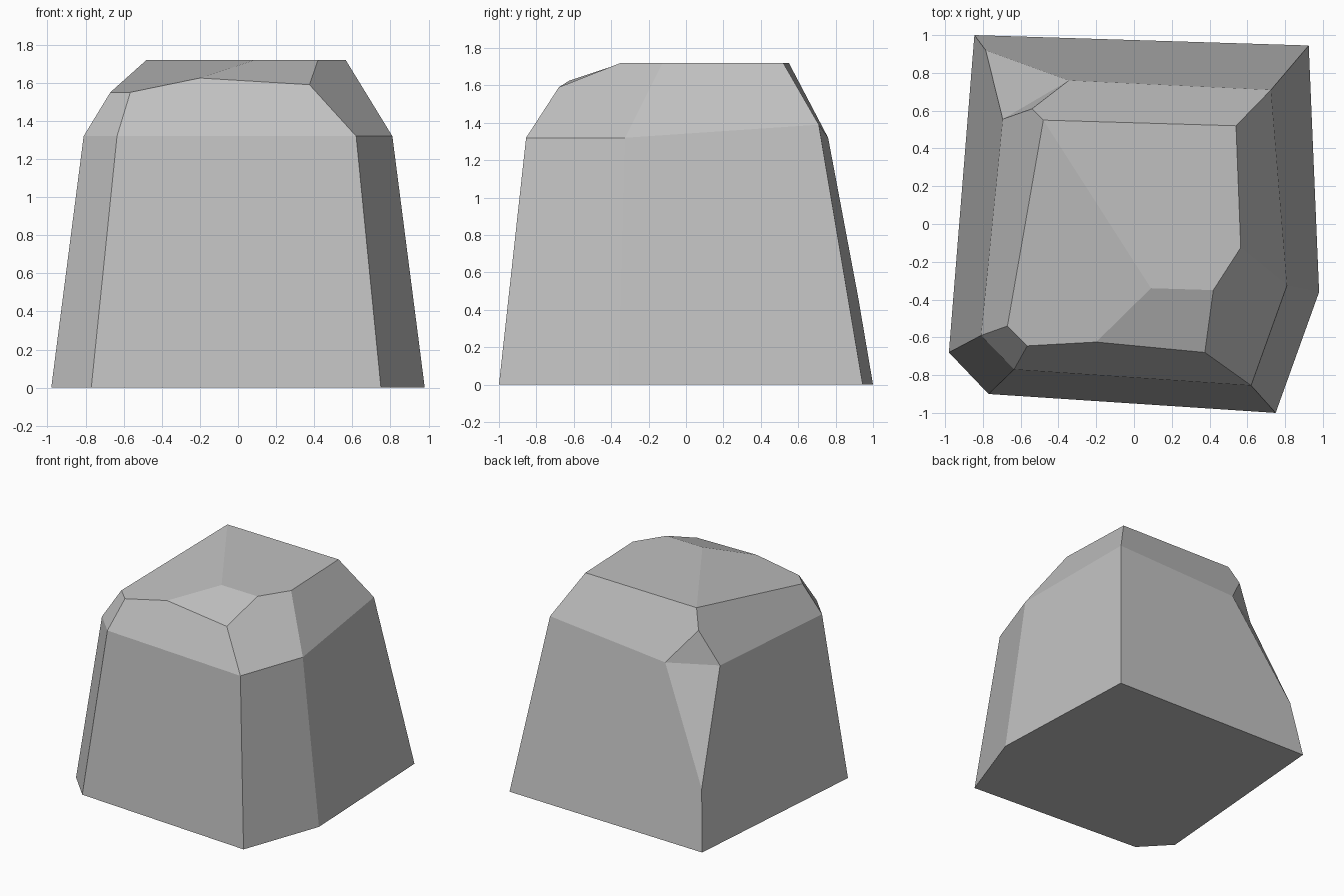
import bpy
import bmesh

default_cube = bpy.data.objects.get("Cube")
if default_cube:
    bpy.data.objects.remove(default_cube, do_unlink=True)


def make_material(name, value):
    mat = bpy.data.materials.new(name)
    mat.use_nodes = True
    colour = (value, value, value, 1.0)
    mat.diffuse_color = colour
    mat.node_tree.nodes["Principled BSDF"].inputs["Base Color"].default_value = colour
    return mat


# Corners of the stone, named by where they sit
corners = {
    # Footprint on the ground
    "base_left_front": (-0.98, -0.68, 0),
    "base_front_left": (-0.77, -0.90, 0),
    "base_front_right": (0.75, -1.0, 0),
    "base_right_front": (0.98, -0.36, 0),
    "base_right_back": (0.925, 0.945, 0),
    "base_left_back": (-0.845, 1.0, 0),
    # Shoulder where the walls bend inwards
    "mid_left_front": (-0.81, -0.59, 1.32),
    "mid_front_left": (-0.635, -0.77, 1.32),
    "mid_front_right": (0.62, -0.855, 1.32),
    "mid_right_front": (0.81, -0.325, 1.32),
    "mid_right_back": (0.725, 0.71, 1.39),
    # Chip broken out of the back corner
    "chip_low": (-0.785, 0.92, 0.47),
    "chip_side": (-0.695, 0.555, 1.31),
    "chip_back": (-0.345, 0.76, 1.32),
    "chip_high": (-0.54, 0.61, 1.575),
    # Crown
    "top_left_front": (-0.67, -0.54, 1.55),
    "top_front_left": (-0.565, -0.645, 1.55),
    "top_front": (-0.2, -0.625, 1.625),
    "top_front_right": (0.375, -0.68, 1.59),
    "crown_front": (0.09, -0.34, 1.72),
    "crown_front_right": (0.42, -0.35, 1.72),
    "crown_right": (0.565, -0.125, 1.72),
    "crown_right_back": (0.54, 0.52, 1.72),
    "crown_left_back": (-0.48, 0.55, 1.72),
}

facets = [
    # Underside
    "base_left_front base_left_back base_right_back base_right_front base_front_right base_front_left",
    # Left and back walls around the chip
    "base_left_back base_left_front mid_left_front chip_side chip_low",
    "base_right_back base_left_back chip_low chip_back mid_right_back",
    "chip_low chip_side chip_back",
    "chip_side chip_high chip_back",
    # Sloping shoulders
    "mid_left_front top_left_front crown_left_back chip_high chip_side",
    "mid_right_back chip_back chip_high crown_left_back crown_right_back",
    "mid_left_front mid_front_left top_front_left top_left_front",
    "mid_front_left mid_front_right top_front_right top_front top_front_left",
    "mid_front_right mid_right_front crown_right crown_front_right top_front_right",
    "mid_right_front mid_right_back crown_right_back crown_right",
    # Crown planes
    "crown_left_back crown_front crown_front_right crown_right crown_right_back",
    "crown_left_back top_left_front top_front_left top_front crown_front",
    "crown_front top_front top_front_right crown_front_right",
]

# Plain walls from the ground to the shoulder
wall_edges = ["left_front", "front_left", "front_right", "right_front", "right_back"]
for a, b in zip(wall_edges, wall_edges[1:]):
    facets.append(f"base_{a} base_{b} mid_{b} mid_{a}")

# Stone mesh
bm = bmesh.new()
verts = {name: bm.verts.new(co) for name, co in corners.items()}
for facet in facets:
    bm.faces.new([verts[name] for name in facet.split()])
bmesh.ops.recalc_face_normals(bm, faces=bm.faces)
mesh = bpy.data.meshes.new("rock")
bm.to_mesh(mesh)
bm.free()

mesh.materials.append(make_material("stone_grey", 0.53))
rock = bpy.data.objects.new("rock", mesh)
bpy.context.collection.objects.link(rock)
